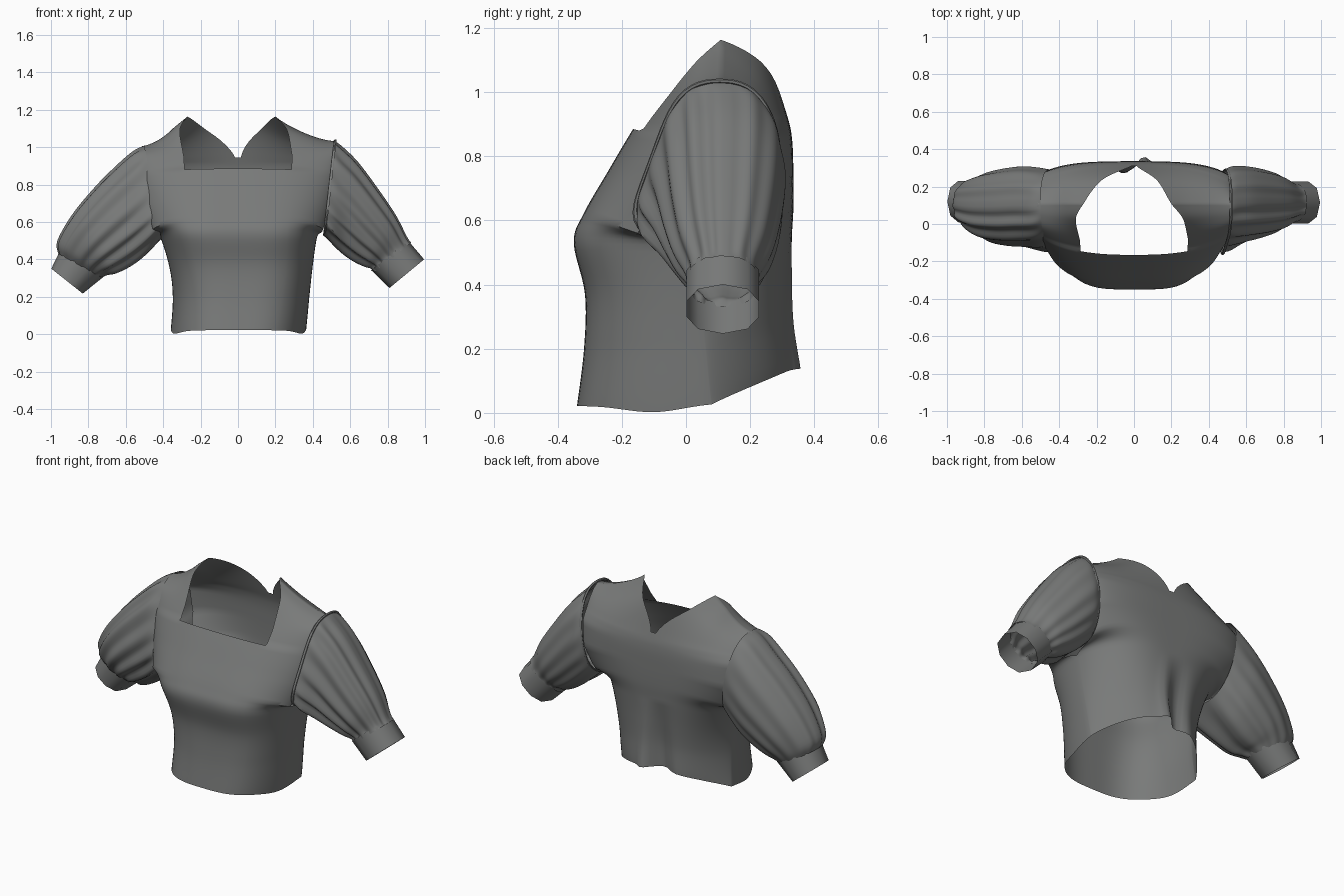
import bpy, bmesh, math

if "Cube" in bpy.data.objects:
    bpy.data.objects.remove(bpy.data.objects["Cube"])

cloth = bpy.data.materials.new("charcoal_grey_cloth")
cloth.diffuse_color = (0.19, 0.195, 0.192, 1)
cloth.use_nodes = True
cloth.node_tree.nodes["Principled BSDF"].inputs["Base Color"].default_value = cloth.diffuse_color


def cr(a, b, c, d, t):
    return 0.5 * (2 * b + (c - a) * t + (2 * a - 5 * b + 4 * c - d) * t * t + (3 * b - a - 3 * c + d) * t ** 3)


def refine(rows, n, linear=()):
    """Smoothly interpolate between key rows (some entries linearly)."""
    out = []
    for i in range(len(rows) - 1):
        a, b, c, d = rows[max(i - 1, 0)], rows[i], rows[i + 1], rows[min(i + 2, len(rows) - 1)]
        for k in range(n):
            t = k / n
            out.append([b[j] + (c[j] - b[j]) * t if j in linear else cr(a[j], b[j], c[j], d[j], t)
                        for j in range(len(b))])
    return out + [list(rows[-1])]


def clamp(t):
    return max(0.0, min(1.0, t))


def finish(bm, name):
    bmesh.ops.remove_doubles(bm, verts=bm.verts, dist=0.0015)
    bmesh.ops.recalc_face_normals(bm, faces=bm.faces)
    me = bpy.data.meshes.new(name)
    bm.to_mesh(me)
    bm.free()
    ob = bpy.data.objects.new(name, me)
    bpy.context.collection.objects.link(ob)
    me.materials.append(cloth)
    bpy.context.view_layer.objects.active = ob
    ob.select_set(True)
    bpy.ops.object.shade_smooth_by_angle(angle=math.radians(50))
    ob.select_set(False)


# Bodice rows: centre z, centre y, side z, side y, side x, neck x, roundness, squareness
FRONT = [(.022, -.34, .03, .08, .362, .2, .5, 3.2), (.2, -.318, .2, .06, .365, .22, .5, 3.3),
         (.37, -.315, .36, .04, .383, .24, .5, 3.6), (.53, -.35, .52, .03, .42, .26, .52, 4),
         (.62, -.32, .56, -.15, .455, .27, .75, 3.5), (.75, -.245, .72, -.1, .49, .28, .8, 3),
         (.885, -.165, .86, -.06, .505, .285, .8, 2.6), (1.03, -.07, .97, -.01, .515, .29, .8, 2.5),
         (1.33, .03, 1.015, .045, .518, .285, .8, 2.5), (1.4, .108, 1.033, .108, .515, .235, .8, 2.5)]
BACK = [(.14, .34, .03, .08, .362, .2, .9, 2), (.28, .325, .2, .06, .365, .22, .8, 2.3),
        (.42, .325, .36, .04, .383, .22, .65, 2.6), (.55, .33, .52, .03, .42, .2, .55, 3),
        (.64, .335, .56, .2, .455, .16, .7, 3.3), (.75, .335, .72, .27, .49, .11, .8, 3.5),
        (.86, .33, .86, .26, .505, .06, .8, 3), (.945, .31, .93, .21, .512, .015, .8, 2.5),
        (1.18, .235, .99, .16, .516, .15, .8, 2.5), (1.4, .108, 1.033, .108, .515, .235, .8, 2.5)]
K1, K2, SUB = 8, 16, 6


def panel(bm, keys, cut, back):
    grid = []
    for zc, yc, zs, ys, xs, xn, p, n in refine(keys, SUB, linear=(3, 6, 7)):
        un = max(xn, .01) / xs
        line = []
        for c in range(-K1 - K2, K1 + K2 + 1):
            a = abs(c)
            u = un * a / K1 if a <= K1 else un + (1 - un) * math.sin((a - K1) / K2 * math.pi / 2)
            u = min(u, 1.0)
            f = (1 - u ** n) ** p
            x = math.copysign(u * xs, c)
            y = ys + (yc - ys) * f
            z = zs + (zc - zs) * ((1 - u) ** 1.7 if zc > .9 else f)
            if back and z < .55:   # gathered fold at the lower back
                low = (.55 - z) / .4
                y += low * (.025 * math.exp(-((x - .04) / .035) ** 2)
                            - .06 * math.exp(-((x + .06) / .06) ** 2))
            # dipping hem, slight lean of the waist, lower left shoulder, skewed neck
            z -= .028 * math.exp(-((y + .1) / .13) ** 2) * clamp(1 - z / .2)
            x += .018 * math.sin(math.pi * clamp(z / .55))
            z -= .16 * max(0, -x - .32) * clamp((z - .85) / .2)
            x -= .035 * clamp((z - .95) / .2) * clamp((.5 - abs(x)) / .2)
            line.append(bm.verts.new((x, y, z)))
        grid.append(line)
    for r in range(len(grid) - 1):
        for c in range(2 * (K1 + K2)):
            if r >= cut * SUB and K2 <= c < K2 + 2 * K1:   # neck opening
                continue
            q = (grid[r][c], grid[r][c + 1], grid[r + 1][c + 1], grid[r + 1][c])
            bm.faces.new(q[::-1] if back else q)
    loose = [v for v in bm.verts if not v.link_faces]
    bmesh.ops.delete(bm, geom=loose, context='VERTS')


bm = bmesh.new()
panel(bm, FRONT, 6, False)
panel(bm, BACK, 7, True)
finish(bm, "bodice")


# Sleeve rings: top x, top z, bottom x, bottom z, centre y, half depth, pleat depth, front underarm pull
RIGHT = [(.512, 1.035, .455, .53, .105, .187, 0, .25), (.555, 1.0, .50, .485, .112, .195, .007, .2),
         (.64, .915, .555, .435, .115, .19, .009, .1), (.745, .775, .62, .39, .115, .175, .009, .03),
         (.84, .635, .68, .362, .115, .15, .008, 0), (.9, .52, .712, .352, .115, .115, .006, 0),
         (.925, .488, .73, .33, .115, .112, .002, 0)]
LEFT = [(.5, 1.008, .41, .51, .105, .187, 0, .25), (.56, .975, .46, .455, .1, .2, .006, .17),
        (.65, .895, .53, .395, .1, .205, .009, .08), (.76, .785, .6, .35, .095, .2, .009, .02),
        (.88, .64, .66, .325, .095, .18, .009, 0), (.962, .5, .7, .316, .105, .14, .006, 0),
        (.96, .43, .73, .303, .115, .11, .003, 0)]
RIGHT_CUFF = [(.91, .5, .712, .342, .115, .118, 0, 0), (.995, .4, .81, .247, .115, .118, 0, 0)]
LEFT_CUFF = [(.955, .44, .712, .312, .115, .115, 0, 0), (.998, .35, .83, .217, .12, .115, 0, 0)]


def ring_point(ring, a, k):
    tx, tz, bx, bz, yc, hd, _, pull = ring
    h = .5 + .5 * math.cos(a) * k
    s = math.copysign(abs(math.sin(a)) ** .8, math.sin(a))
    y = yc + hd * s * k + (pull * s * (1 - h) ** 3 if s < 0 else 0)
    return bx + (tx - bx) * h, y, bz + (tz - bz) * h


def tube(name, keys, side, segs, sub):
    bm = bmesh.new()
    rings = []
    for key in refine(keys, sub):
        ring = []
        for i in range(segs):
            a = 2 * math.pi * i / segs
            k = 1 + key[6] / key[5] * math.cos(13 * a + .8 * math.sin(3 * a)) * (1 if math.sin(a) < 0 else .4)
            x, y, z = ring_point(key, a, k)
            ring.append(bm.verts.new((side * x, y, z)))
        rings.append(ring)
    for r0, r1 in zip(rings, rings[1:]):
        for i in range(segs):
            j = (i + 1) % segs
            q = (r0[i], r0[j], r1[j], r1[i])
            bm.faces.new(q if side > 0 else q[::-1])
    finish(bm, name)


tube("right_sleeve", RIGHT, 1, 104, 5)
tube("left_sleeve", LEFT, -1, 104, 5)
tube("right_cuff", RIGHT_CUFF, 1, 10, 1)
tube("left_cuff", LEFT_CUFF, -1, 10, 1)

# Rolled seam around the right armhole
bm = bmesh.new()
N, M = 48, 6
loops = []
for i in range(N):
    loop = []
    for j in range(M):
        b = 2 * math.pi * j / M
        x, y, z = ring_point(RIGHT[0], 2 * math.pi * i / N, 1 + .03 * math.cos(b))
        loop.append(bm.verts.new((x + .008 + .008 * math.sin(b), y, z)))
    loops.append(loop)
for i in range(N):
    for j in range(M):
        p, q = loops[i], loops[(i + 1) % N]
        bm.faces.new((p[j], p[(j + 1) % M], q[(j + 1) % M], q[j]))
finish(bm, "armhole_seam")
